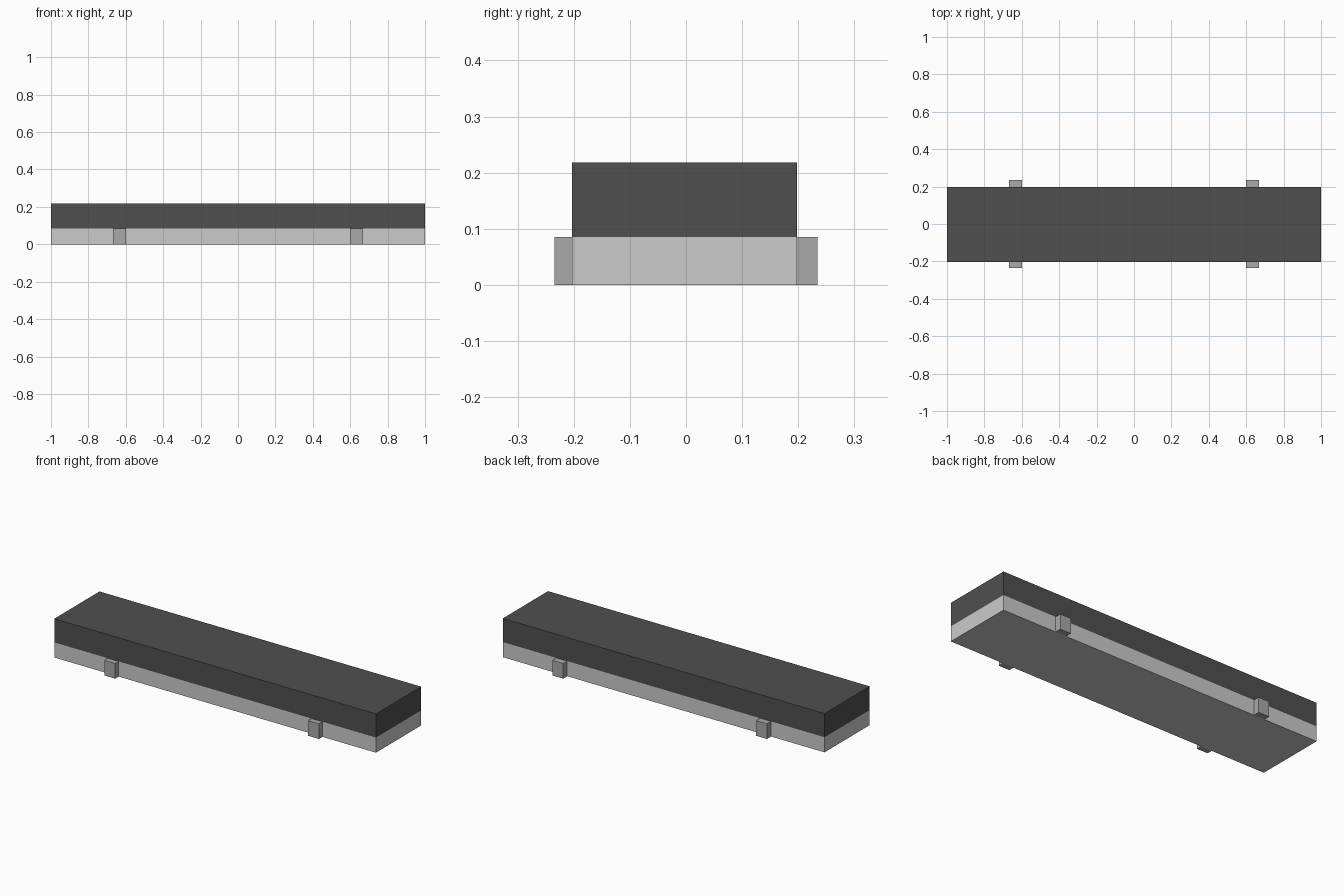
import bpy

if "Cube" in bpy.data.objects:
    bpy.data.objects.remove(bpy.data.objects["Cube"])


def material(name, value):
    m = bpy.data.materials.new(name)
    m.diffuse_color = (value, value, value, 1)
    m.use_nodes = True
    m.node_tree.nodes["Principled BSDF"].inputs["Base Color"].default_value = m.diffuse_color
    return m


def box(name, x, y, z, mat=None):
    """Box from (min, max) ranges on each axis."""
    bpy.ops.mesh.primitive_cube_add(
        size=1, location=[(a + b) / 2 for a, b in (x, y, z)])
    o = bpy.context.object
    o.name = name
    o.scale = [b - a for a, b in (x, y, z)]
    bpy.ops.object.transform_apply(location=False, rotation=False, scale=True)
    if mat:
        o.data.materials.append(mat)
    return o


dark = material("dark_grey", 0.08)
mid = material("mid_grey", 0.4)

FRONT, BACK, SEAM, TOP = -0.203, 0.198, 0.085, 0.218

# Light lower body and dark upper slab
box("base", (-1, 1), (FRONT, BACK), (0, SEAM))
box("upper_slab", (-1, 1), (FRONT, BACK), (SEAM, TOP), dark)

# Mounting tabs on both long sides
for side, x in (("left", (-0.667, -0.6)), ("right", (0.6, 0.667))):
    box("front_tab_" + side, x, (-0.234, FRONT), (0, SEAM), mid)
    box("back_tab_" + side, x, (BACK, 0.234), (0, SEAM), mid)
